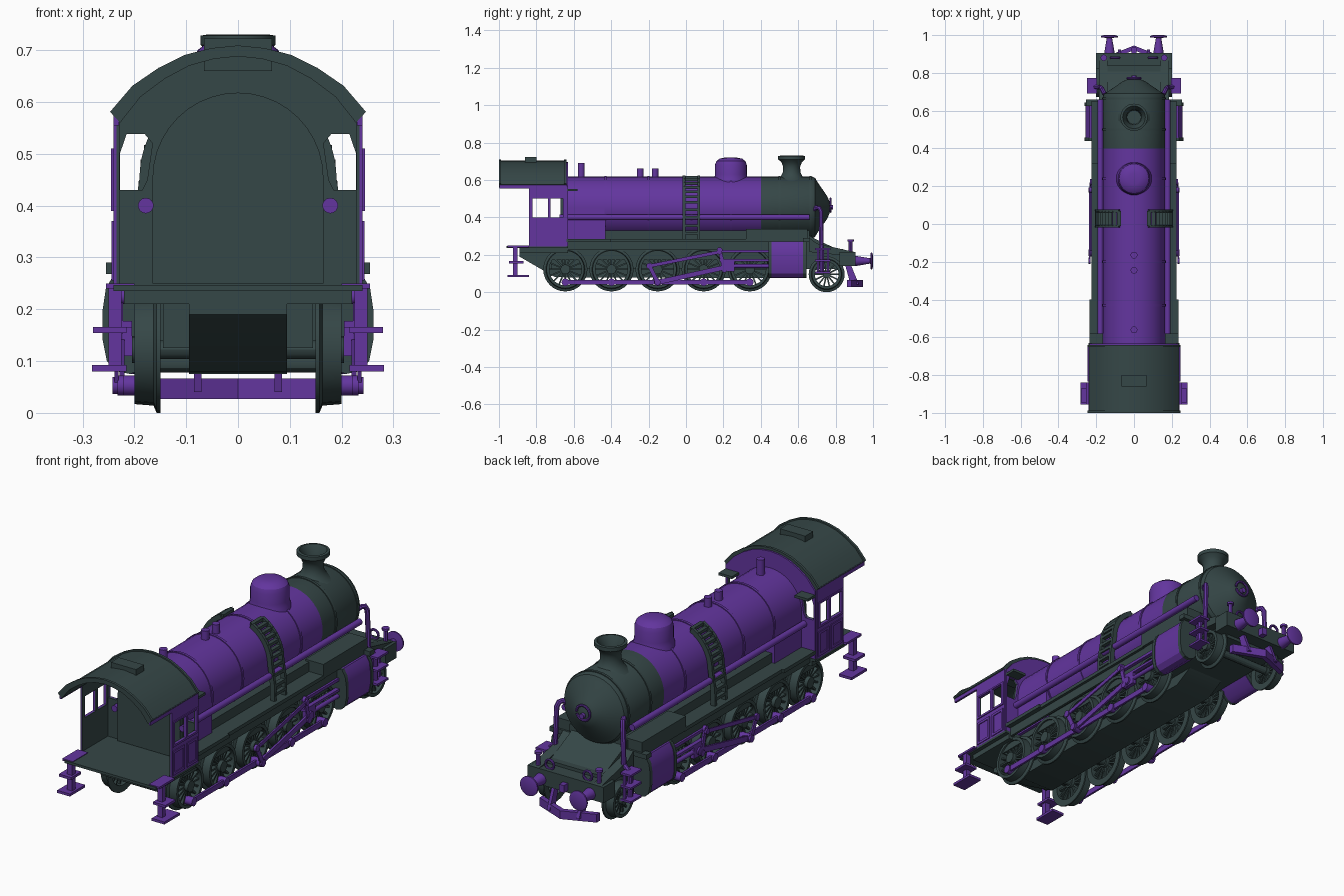
import bpy, bmesh, math
from mathutils import Matrix, Vector

if "Cube" in bpy.data.objects:
    bpy.data.objects.remove(bpy.data.objects["Cube"])

def material(name, col):
    m = bpy.data.materials.new(name)
    m.diffuse_color = (*col, 1)
    m.use_nodes = True
    m.node_tree.nodes["Principled BSDF"].inputs["Base Color"].default_value = m.diffuse_color
    return m

DARK = material("dark_slate", (0.036, 0.063, 0.063))
PURPLE = material("purple", (0.125, 0.036, 0.345))
pi, cos, sin = math.pi, math.cos, math.sin

def finish(name, bm, mat, mirror=False):
    bmesh.ops.remove_doubles(bm, verts=bm.verts, dist=1e-5)
    bmesh.ops.recalc_face_normals(bm, faces=bm.faces)
    me = bpy.data.meshes.new(name)
    bm.to_mesh(me)
    bm.free()
    return link(name, me, mat, mirror)

def link(name, data, mat, mirror):
    ob = bpy.data.objects.new(name, data)
    data.materials.append(mat)
    bpy.context.collection.objects.link(ob)
    if mirror:
        ob.modifiers.new("mirror", 'MIRROR').use_mirror_merge = False
    return ob

def plate(name, loops, axis, a, b, mat, mirror=False):
    """Extrude an outline (first loop) with holes (other loops) along an axis."""
    put = {'x': lambda p, t: (t, p[0], p[1]), 'y': lambda p, t: (p[0], t, p[1]),
           'z': lambda p, t: (p[0], p[1], t)}[axis]
    bm = bmesh.new()
    rings = []
    for t in (a, b):
        edges = []
        for lp in loops:
            vs = [bm.verts.new(put(p, t)) for p in lp]
            rings.append(vs)
            edges += [bm.edges.new((vs[i - 1], vs[i])) for i in range(len(vs))]
        bmesh.ops.triangle_fill(bm, edges=edges, use_beauty=True)
    n = len(loops)
    for r0, r1 in zip(rings[:n], rings[n:]):
        for i in range(len(r0)):
            bm.faces.new((r0[i - 1], r0[i], r1[i], r1[i - 1]))
    return finish(name, bm, mat, mirror)

def boxes(name, items, mat, mirror=False):
    """Items are (x0,x1,y0,y1,z0,z1) with an optional matrix."""
    bm = bmesh.new()
    for it in items:
        x0, x1, y0, y1, z0, z1 = it[:6]
        m = Matrix.Translation(((x0 + x1) / 2, (y0 + y1) / 2, (z0 + z1) / 2)) @ Matrix.Diagonal((x1 - x0, y1 - y0, z1 - z0, 1))
        bmesh.ops.create_cube(bm, size=1, matrix=(it[6] @ m) if len(it) > 6 else m)
    return finish(name, bm, mat, mirror)

def lathe(name, prof, axis, c, mat, mirror=False, seg=32, ring=False):
    """Revolve (radius, offset) points round an axis through c."""
    put = {'x': lambda r, t, a: (t, r * cos(a), r * sin(a)), 'y': lambda r, t, a: (r * sin(a), t, r * cos(a)),
           'z': lambda r, t, a: (r * cos(a), r * sin(a), t)}[axis]
    bm = bmesh.new()
    rows = [[bm.verts.new(Vector(c) + Vector(put(r, t, 2 * pi * k / seg))) for k in range(seg)] for r, t in prof]
    for i in range(0 if ring else 1, len(rows)):
        for k in range(seg):
            bm.faces.new((rows[i - 1][k - 1], rows[i - 1][k], rows[i][k], rows[i][k - 1]))
    return finish(name, bm, mat, mirror)

def disc(name, r, t0, t1, axis, c, mat, mirror=False, seg=20):
    return lathe(name, [(0, t0), (r, t0), (r, t1), (0, t1)], axis, c, mat, mirror, seg)

def tube(name, pts, r, mat, mirror=True, cyclic=False):
    cu = bpy.data.curves.new(name, 'CURVE')
    cu.dimensions, cu.bevel_depth, cu.bevel_resolution, cu.use_fill_caps = '3D', r, 2, True
    sp = cu.splines.new('POLY')
    sp.points.add(len(pts) - 1)
    for p, q in zip(sp.points, pts):
        p.co = (*q, 1)
    sp.use_cyclic_u = cyclic
    tmp = bpy.data.objects.new("tmp", cu)
    bpy.context.collection.objects.link(tmp)
    me = bpy.data.meshes.new_from_object(tmp.evaluated_get(bpy.context.evaluated_depsgraph_get()))
    bpy.data.objects.remove(tmp)
    me.materials.clear()
    return link(name, me, mat, mirror)

def bar(name, p, q, h, x0, x1, mat=PURPLE):
    """Flat rod between two (y, z) points with round ends, on both sides."""
    d = Vector(q) - Vector(p)
    m = Matrix.Translation((0, *p)) @ Matrix.Rotation(math.atan2(d.y, d.x), 4, 'X')
    boxes(name, [(x0, x1, 0, d.length, -h / 2, h / 2, m)], mat, True)
    for i, e in enumerate((p, q)):
        disc(f"{name}_end_{i}", h * 0.75, x0 - 0.002, x1 + 0.004, 'x', (0, *e), mat, True, 14)

def circle(cx, cz, r, n, y):
    return [(cx + r * cos(2 * pi * k / n), y, cz + r * sin(2 * pi * k / n)) for k in range(n)]

# Boiler, smokebox, firebox and bands
R, ZC = 0.165, 0.453
C = (0, 0, ZC)
disc("boiler", R, -0.64, 0.40, 'y', C, PURPLE, seg=40)
lathe("smokebox", [(0, 0.40), (R, 0.40), (R, 0.675), (0.158, 0.69), (0.14, 0.70), (0.06, 0.755), (0.03, 0.768), (0, 0.772)], 'y', C, DARK, seg=40)
boxes("firebox", [(-R, R, -0.64, -0.43, 0.25, ZC)], PURPLE)
for i, y in enumerate((-0.43, -0.2, 0.03, 0.24, 0.50, 0.665)):
    disc(f"boiler_band_{i}", R + 0.004, y - 0.006, y + 0.006, 'y', C, PURPLE if y < 0.4 else DARK, seg=40)
tube("door_ring", circle(0, 0.465, 0.035, 20, 0.772), 0.006, PURPLE, False)
disc("door_knob", 0.012, 0.76, 0.785, 'y', C, PURPLE)

# Chimney, dome and valves
lathe("chimney", [(0.085, 0.595), (0.06, 0.615), (0.047, 0.64), (0.045, 0.67), (0.055, 0.695), (0.072, 0.71), (0.072, 0.728),
                  (0.06, 0.73), (0.04, 0.69), (0.036, 0.61)], 'z', (0, 0.565, 0), DARK, ring=True)
disc("chimney_bottom", 0.05, 0.60, 0.622, 'z', (0, 0.565, 0), DARK)
lathe("steam_dome", [(0.10, 0.57), (0.088, 0.61), (0.085, 0.63), (0.085, 0.68), (0.078, 0.70), (0.06, 0.714), (0.03, 0.72), (0, 0.72)], 'z', (0, 0.24, 0), PURPLE)
for i, (y, z) in enumerate(((-0.56, 0.69), (-0.245, 0.66), (-0.165, 0.66))):
    disc(f"valve_{i}", 0.018, 0.6, z, 'z', (0, y, 0), PURPLE)

# Cab roof
half = [(0.242, 0.575), (0.20, 0.625), (0.15, 0.66), (0.10, 0.685), (0.05, 0.698)]
arc = half + [(0, 0.703)] + [(-x, z) for x, z in half[::-1]]
def roof_loop(k):
    return [[(x * (1 + k), z + k * 0.3) for x, z in arc] + [(x * 0.94, z - 0.015) for x, z in arc[::-1]]]
plate("roof", roof_loop(0), 'y', -1.0, -0.64, DARK)
for i, y in enumerate((-1.0, -0.652)):
    plate(f"roof_lip_{i}", roof_loop(0.02), 'y', y, y + 0.012, DARK)
boxes("roof_vent", [(-0.066, 0.066, -0.86, -0.80, 0.66, 0.722)], DARK)
boxes("roof_fascia", [(0.23, 0.24, -0.998, -0.64, 0.555, 0.578)], PURPLE, True)

# Cab walls: purple outside, dark inside
def rect(a, b, c, d):
    return [(a, c), (b, c), (b, d), (a, d)]
side = [rect(-0.84, -0.64, 0.245, 0.575), rect(-0.822, -0.738, 0.40, 0.502), rect(-0.724, -0.658, 0.40, 0.502)]
plate("cab_side", side, 'x', 0.234, 0.240, PURPLE, True)
plate("cab_side_lining", side, 'x', 0.229, 0.234, DARK, True)
plate("cab_window_frame", [rect(-0.834, -0.646, 0.39, 0.51)] + side[1:], 'x', 0.240, 0.245, PURPLE, True)
for i, (a, b) in enumerate(((-0.832, -0.745), (-0.728, -0.648))):
    plate(f"cab_lower_panel_{i}", [rect(a, b, 0.255, 0.37), rect(a + 0.012, b - 0.012, 0.267, 0.358)], 'x', 0.24, 0.244, PURPLE, True)
win = [(0.175, 0.45), (0.185, 0.43), (0.228, 0.43), (0.228, 0.50), (0.215, 0.538), (0.18, 0.538), (0.165, 0.52)]
wall = [(-0.235, 0.245), (0.235, 0.245)] + [(x * 0.97, z - 0.006) for x, z in arc]
front = [wall, win, [(-x, z) for x, z in win]]
plate("cab_front", front, 'y', -0.640, -0.632, PURPLE)
plate("cab_front_lining", front, 'y', -0.650, -0.640, DARK)
back = [(R, 0.25)] + [(R * cos(pi * k / 20), ZC + R * sin(pi * k / 20)) for k in range(21)] + [(-R, 0.25)]
plate("backhead", [back], 'y', -0.67, -0.65, DARK)
boxes("window_hood", [(0.165, 0.235, -0.635, -0.58, 0.54, 0.552)], DARK, True)

# Floor, running boards and underframe
boxes("cab_floor", [(-0.24, 0.24, -0.96, -0.63, 0.235, 0.247), (-0.22, 0.22, -0.89, -0.63, 0.21, 0.235)], DARK)
boxes("running_board", [(0.12, 0.225, -0.64, 0.33, 0.268, 0.285), (0.20, 0.212, -0.64, 0.45, 0.225, 0.27),
                        (0.12, 0.235, -0.64, -0.40, 0.268, 0.285)], DARK, True)
boxes("main_frame", [(-0.145, 0.145, -0.72, 0.84, 0.125, 0.23), (-0.15, 0.15, -0.64, 0.66, 0.22, 0.33)], DARK)
plate("ash_pan", [[(-0.89, 0.23), (-0.89, 0.19), (-0.70, 0.08), (0.42, 0.075), (0.54, 0.14), (0.54, 0.23)]], 'x', -0.095, 0.095, DARK)

# Cylinders with dark covers and the box above them
cyl = [(0.14, 0.27), (0.235, 0.27), (0.252, 0.24), (0.258, 0.20), (0.258, 0.14), (0.25, 0.10), (0.23, 0.08), (0.205, 0.075), (0.18, 0.085), (0.14, 0.13)]
plate("cylinder", [cyl], 'y', 0.455, 0.625, PURPLE, True)
for i, y in enumerate((0.44, 0.625)):
    plate(f"cylinder_cover_{i}", [[(x + 0.003, z) for x, z in cyl]], 'y', y, y + 0.018, DARK, True)
boxes("cylinder_top_box", [(0.13, 0.225, 0.32, 0.65, 0.27, 0.338), (0.13, 0.255, 0.625, 0.66, 0.268, 0.29)], DARK, True)

# Wheels with flange, hub and spokes
def wheel(name, y, z, r, spokes):
    c = (0, y, z)
    lathe(name + "_rim", [(r + 0.014, 0.15), (r + 0.014, 0.157), (r, 0.163), (r - 0.003, 0.20), (r - 0.018, 0.20), (r - 0.018, 0.15)], 'x', c, DARK, True, 32, True)
    disc(name + "_hub", r * 0.25, 0.15, 0.205, 'x', c, DARK, True, 16)
    disc(name + "_axle", 0.018, -0.16, 0.16, 'x', c, DARK, False, 12)
    boxes(name + "_spokes", [(0.165, 0.187, 0, r - 0.01, -0.004, 0.004, Matrix.Translation(c) @ Matrix.Rotation(2 * pi * k / spokes, 4, 'X'))
                             for k in range(spokes)], DARK, True)
drivers = [-0.645 + 0.2465 * i for i in range(5)]
for i, y in enumerate(drivers):
    wheel(f"driving_wheel_{i}", y, 0.122, 0.104, 16)
    seg = [(y + 0.09 * cos(a), 0.122 + 0.09 * sin(a)) for a in [pi * (0.2 + 0.06 * k) for k in range(11)]]
    plate(f"counterweight_{i}", [seg], 'x', 0.165, 0.192, DARK, True)
    disc(f"crank_pin_{i}", 0.02, 0.18, 0.222, 'x', (0, y, 0.053), PURPLE, True, 14)
wheel("leading_wheel", 0.752, 0.096, 0.082, 14)

# Rods and valve gear
bar("coupling_rod", (drivers[0], 0.053), (drivers[-1], 0.053), 0.026, 0.205, 0.215)
bar("connecting_rod", (-0.152, 0.053), (0.22, 0.135), 0.026, 0.219, 0.229)
bar("return_crank", (-0.152, 0.053), (-0.195, 0.14), 0.022, 0.231, 0.238)
bar("eccentric_rod", (-0.195, 0.14), (0.18, 0.215), 0.018, 0.231, 0.238)
bar("combination_lever", (0.18, 0.225), (0.205, 0.12), 0.02, 0.222, 0.231)
boxes("slide_bars", [(0.205, 0.225, 0.18, 0.455, 0.165, 0.177), (0.205, 0.225, 0.19, 0.26, 0.11, 0.165), (0.205, 0.222, 0.18, 0.455, 0.212, 0.226)], PURPLE, True)
disc("piston_rod", 0.01, 0.22, 0.455, 'y', (0.215, 0, 0.14), PURPLE, True)

# Long side pipes and front pipes
disc("side_pipe", 0.015, -0.675, 0.66, 'y', (0.178, 0, 0.40), PURPLE, True, 14)
tube("front_pipe", [(0.14, 0.675, 0.43), (0.16, 0.695, 0.452), (0.168, 0.713, 0.45), (0.174, 0.722, 0.43), (0.18, 0.724, 0.25), (0.215, 0.726, 0.22), (0.215, 0.726, 0.10)], 0.012, PURPLE)

# Curved ladders over the boiler
def ladder_path(r):
    a = [math.radians(64 - 64 * k / 14) for k in range(15)]
    return [(r * cos(t), ZC + r * sin(t)) for t in a] + [(r + 0.014, 0.36), (r + 0.016, 0.27)]
for i, y in enumerate((-0.018, 0.062)):
    plate(f"ladder_rail_{i}", [ladder_path(0.190) + ladder_path(0.167)[::-1]], 'y', y, y + 0.014, DARK, True)
mid = ladder_path(0.180)
steps = mid[0:14:2] + [(0.182, 0.44), (0.188, 0.40), (0.194, 0.355), (0.196, 0.315)]
boxes("ladder_rungs", [(x - 0.01, x + 0.01, -0.01, 0.07, z - 0.007, z + 0.007) for x, z in steps], DARK, True)

# Rear and front steps
boxes("rear_steps", [(0.225, 0.25, -0.925, -0.90, 0.085, 0.245), (0.215, 0.282, -0.955, -0.84, 0.08, 0.092),
                     (0.215, 0.28, -0.945, -0.87, 0.154, 0.166), (0.20, 0.255, -0.955, -0.84, 0.24, 0.25)], PURPLE, True)
boxes("front_steps", [(0.195, 0.25, 0.69, 0.772, z, z + 0.01) for z in (0.10, 0.165, 0.225)]
      + [(0.205, 0.215, 0.70, 0.71, 0.10, 0.23), (0.205, 0.215, 0.755, 0.765, 0.10, 0.23)], PURPLE, True)

# Front platform, buffer beam, buffers and lamps
plate("front_platform", [[(0.62, 0.33), (0.68, 0.29), (0.84, 0.215), (0.84, 0.17), (0.62, 0.17)]], 'x', -0.14, 0.14, DARK)
plate("platform_edge", [[(0.66, 0.29), (0.70, 0.26), (0.90, 0.215), (0.90, 0.19), (0.66, 0.215)]], 'x', 0.14, 0.185, DARK, True)
boxes("buffer_beam", [(-0.2, 0.2, 0.82, 0.905, 0.14, 0.215)], DARK)
lathe("buffer", [(0, 0.90), (0.028, 0.90), (0.026, 0.915), (0.014, 0.985), (0.046, 0.988), (0.046, 0.995), (0.03, 1.0), (0, 1.0)], 'y', (0.13, 0, 0.167), PURPLE, True, 24)
disc("lamp_post", 0.01, 0.21, 0.28, 'z', (0.16, 0.88, 0), PURPLE, True, 12)
disc("lamp_cap", 0.017, 0.272, 0.282, 'z', (0.16, 0.88, 0), PURPLE, True, 12)
tube("lamp_ring", circle(0.10, 0.235, 0.022, 16, 0.88), 0.006, PURPLE, True, True)
boxes("coupling_hook", [(-0.013, 0.013, 0.90, 0.935, 0.15, 0.185)], PURPLE)

# V-shaped track guard with hangers
plate("track_guard", [[(0, 0.945), (0.15, 0.885), (0.15, 0.86), (0, 0.92)]], 'z', 0.027, 0.066, PURPLE, True)
plate("guard_hanger", [[(0.85, 0.15), (0.88, 0.15), (0.925, 0.04), (0.88, 0.04)]], 'x', 0.07, 0.085, PURPLE, True)

# Smooth shading with sharp edges kept
bpy.ops.object.select_all(action='SELECT')
bpy.context.view_layer.objects.active = bpy.context.scene.objects["boiler"]
bpy.ops.object.shade_smooth_by_angle(angle=math.radians(30))
